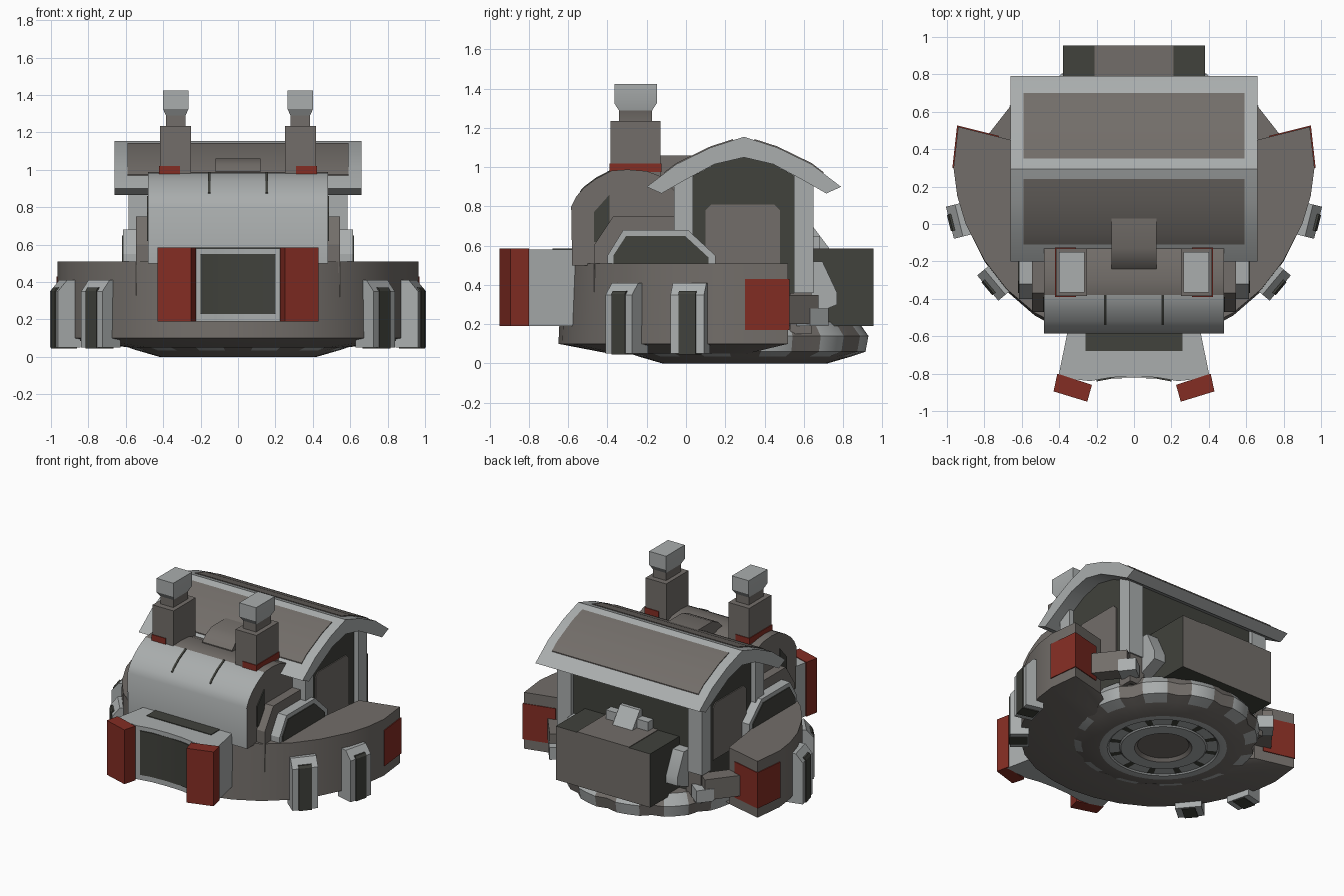
import bpy, bmesh, math
from mathutils import Matrix, Vector

if "Cube" in bpy.data.objects:
    bpy.data.objects.remove(bpy.data.objects["Cube"])


def mat(name, rgb):
    m = bpy.data.materials.new(name)
    m.diffuse_color = (*rgb, 1)
    m.use_nodes = True
    m.node_tree.nodes["Principled BSDF"].inputs["Base Color"].default_value = m.diffuse_color
    return m


LIGHT = mat("light grey", (0.40, 0.42, 0.42))
BROWN = mat("warm grey", (0.17, 0.155, 0.142))
DARK = mat("dark olive", (0.052, 0.054, 0.045))
RED = mat("rust red", (0.23, 0.026, 0.017))


def finish(name, bm, mats, rule=None, matrix=None):
    bmesh.ops.recalc_face_normals(bm, faces=bm.faces[:])
    bm.normal_update()
    if rule:
        for f in bm.faces:
            f.material_index = rule(f.calc_center_median(), f.normal)
    if matrix:
        bm.transform(matrix)
    me = bpy.data.meshes.new(name)
    bm.to_mesh(me)
    bm.free()
    for m in mats:
        me.materials.append(m)
    ob = bpy.data.objects.new(name, me)
    bpy.context.collection.objects.link(ob)
    bpy.ops.object.select_all(action='DESELECT')
    ob.select_set(True)
    bpy.context.view_layer.objects.active = ob
    bpy.ops.object.shade_smooth_by_angle(angle=math.radians(28))
    return ob


def loft(name, rings, mats, rule=None, matrix=None):
    """Closed skin through rings of 3D points that have equal counts."""
    bm = bmesh.new()
    vs = [[bm.verts.new(p) for p in r] for r in rings]
    n = len(rings[0])
    for a, b in zip(vs, vs[1:]):
        for i in range(n):
            bm.faces.new((a[i], a[(i + 1) % n], b[(i + 1) % n], b[i]))
    bm.faces.new(vs[0])
    bm.faces.new(vs[-1])
    return finish(name, bm, mats, rule, matrix)


def prism(name, pts, axis, a, b, mats, rule=None, matrix=None):
    put = {'x': lambda p, t: (t, p[0], p[1]), 'y': lambda p, t: (p[0], t, p[1]),
           'z': lambda p, t: (p[0], p[1], t)}[axis]
    return loft(name, [[put(p, t) for p in pts] for t in (a, b)], mats, rule, matrix)


def box(name, x, y, z, m, matrix=None):
    return prism(name, [(x[0], y[0]), (x[1], y[0]), (x[1], y[1]), (x[0], y[1])],
                 'z', z[0], z[1], [m], matrix=matrix)


def place(x, y, deg):
    return Matrix.Translation((x, y, 0)) @ Matrix.Rotation(math.radians(deg), 4, 'Z')


def side(s):
    return Matrix.Diagonal((s, 1, 1, 1))


def both(half):
    """Mirror a half outline (x, y) to the other side."""
    return half + [(-x, y) for x, y in reversed(half) if x]


# Horseshoe hull with tapered underside
hull = both([(0.6, 0.0), (0.66, 0.45), (0.94, 0.52), (0.965, 0.3), (0.945, 0.15), (0.90, 0.0),
             (0.80, -0.2), (0.68, -0.36), (0.53, -0.49), (0.36, -0.58), (0.18, -0.63), (0, -0.65)])
loft("hull", [[(x * 0.6, y * 0.6, 0.05) for x, y in hull],
              [(x, y, 0.1) for x, y in hull],
              [(x, y * 0.97 if y < 0 else y, 0.51) for x, y in hull]], [BROWN])

# Turntable under the hull: lathe with a notched rim
bm = bmesh.new()
seg = 48
prof = [(0.17, 0.02), (0.19, 0.0), (0.28, 0.0), (0.29, 0.008), (0.36, 0.008), (0.37, 0.0),
        (0.42, 0.0), (0.54, 0.035), (0.62, 0.06), (0.635, 0.14), (0.58, 0.21)]
rows = []
for k, (r, z) in enumerate(prof):
    row = []
    for i in range(seg):
        rr = r - (0.025 if k in (8, 9) and i % 4 == 0 else 0)
        t = 2 * math.pi * i / seg
        row.append(bm.verts.new((rr * math.cos(t), 0.3 + rr * math.sin(t), z)))
    rows.append(row)
for a, b in zip(rows, rows[1:]):
    for i in range(seg):
        bm.faces.new((a[i], a[(i + 1) % seg], b[(i + 1) % seg], b[i]))
bm.faces.new(rows[0])
bm.faces.new(rows[-1])


def table_rule(c, n):
    r = math.hypot(c.x, c.y - 0.3)
    i = int((math.atan2(c.y - 0.3, c.x) % (2 * math.pi)) / (2 * math.pi) * seg)
    if r < 0.185:
        return 1
    if 0.29 < r < 0.36:
        return 2 if i % 4 == 0 else 0
    if r > 0.56:
        return 1 if i % 4 in (0, 3) else 0
    return 1 if r > 0.42 else 0


finish("turntable", bm, [LIGHT, BROWN, DARK], table_rule)

# Front porch with concave front and dark panels
porch = both([(0.34, -0.5), (0.405, -0.82), (0.235, -0.84), (0.12, -0.82), (0, -0.815)])
prism("porch", porch, 'z', 0.19, 0.58, [LIGHT])
prism("porch_front_panel", both([(0.2, -0.82), (0.2, -0.842), (0.12, -0.827), (0, -0.822)]),
      'z', 0.23, 0.55, [DARK])
box("porch_top_panel", (-0.26, 0.26), (-0.68, -0.56), (0.57, 0.585), DARK)

# Rounded engine hood
hood = [(-0.58, 0.5), (-0.585, 0.8), (-0.56, 0.85), (-0.52, 0.895), (-0.46, 0.94), (-0.38, 0.982),
        (-0.30, 0.988), (-0.2, 0.98), (-0.12, 0.95), (-0.06, 0.88), (-0.03, 0.5)]
prism("hood", hood, 'x', -0.48, 0.48, [LIGHT, BROWN],
      lambda c, n: 1 if abs(n.x) > 0.9 or c.y > -0.36 else 0)
prism("hood_pipe", [(-0.24, 0.8), (-0.24, 0.99), (-0.2, 1.03), (-0.13, 1.06), (0.06, 1.06), (0.06, 0.8)],
      'x', -0.12, 0.12, [BROWN])

# Cabin
C = 0.295
inner = [(0.42, 0.866), (0.29, 0.94), (0.15, 1.015), (0, 1.05)]
outer = [(0.495, 0.90), (0.345, 1.015), (0.17, 1.10), (0, 1.155)]


def gable(half):
    return [(C - d, z) for d, z in half] + [(C + d, z) for d, z in reversed(half) if d]


prism("cabin", gable([(0.325, 0.15), (0.325, 0.92), (0.15, 1.015), (0, 1.05)]), 'x', -0.55, 0.55, [DARK])
prism("roof", gable(outer) + gable(inner)[::-1], 'x', -0.66, 0.66, [LIGHT])
for s, nm in ((-1, "front"), (1, "back")):
    slope = [(0.055, 1.137), (0.17, 1.10), (0.345, 1.015), (0.405, 0.969)]
    pts = [(C + s * d, z + 0.006) for d, z in slope] + [(C + s * d, z - 0.02) for d, z in slope[::-1]]
    prism(f"roof_panel_{nm}", pts, 'x', -0.59, 0.59, [BROWN])

# Rear box with a warm grey centre
prism("rear_box", [(-0.38, 0.19), (0.38, 0.19), (0.38, 0.58), (-0.38, 0.58)], 'y', 0.6, 0.955,
      [DARK, BROWN], lambda c, n: 1 if n.y > 0.9 else 0)
box("rear_box_top_panel", (-0.21, 0.21), (0.62, 0.955), (0.57, 0.585), BROWN)
prism("rear_vent", [(0.6, 0.58), (0.735, 0.58), (0.645, 0.7), (0.6, 0.7)], 'x', -0.08, 0.08, [LIGHT])
box("rear_vent_bar", (-0.17, 0.17), (0.6, 0.68), (0.58, 0.65), LIGHT)

# Parts mirrored left and right
fin = [(-0.09, 0.05), (0.035, 0.05), (0.035, 0.35), (-0.015, 0.41), (-0.09, 0.41)]
fin_core = [(-0.08, 0.045), (0.041, 0.045), (0.041, 0.353), (0.03, 0.37), (-0.08, 0.37)]
pod = [(-0.4, 0.4), (-0.4, 0.55), (-0.32, 0.68), (0.01, 0.68), (0.15, 0.55), (0.15, 0.4)]
pod_core = [(-0.37, 0.5), (-0.37, 0.55), (-0.305, 0.65), (-0.005, 0.65), (0.115, 0.54), (0.115, 0.5)]
for s, nm in ((-1, "left"), (1, "right")):
    M = side(s)
    for k, (x, y, a) in enumerate(((0.95, 0.015, -14), (0.755, -0.32, -40))):
        P = M @ place(x, y, a)
        prism(f"fin_{nm}_{k}", fin, 'y', -0.088, 0.088, [LIGHT], matrix=P)
        prism(f"fin_core_{nm}_{k}", fin_core, 'y', -0.045, 0.045, [DARK], matrix=P)
    prism(f"porch_post_{nm}", [(0.41, -0.80), (0.43, -0.895), (0.25, -0.95), (0.225, -0.86)],
          'z', 0.19, 0.585, [RED], matrix=M)
    # Red wrap on the wing tip
    prism(f"wing_tip_{nm}", [(0.971, 0.3), (0.946, 0.527), (0.72, 0.471), (0.73, 0.44), (0.92, 0.48), (0.94, 0.3)],
          'z', 0.17, 0.43, [RED], matrix=M)
    # Side pods beside the hood
    prism(f"pod_housing_{nm}", [(-0.47, 0.3), (-0.47, 0.6), (-0.37, 0.75), (0, 0.75), (0, 0.3)],
          'x', 0.4, 0.545, [BROWN], matrix=M)
    prism(f"pod_{nm}", pod, 'x', 0.4, 0.615, [LIGHT], matrix=M)
    prism(f"pod_panel_{nm}", pod_core, 'x', 0.6, 0.621, [DARK], matrix=M)
    prism(f"hood_end_panel_{nm}", [(-0.47, 0.62), (-0.47, 0.77), (-0.39, 0.86), (-0.39, 0.62)],
          'x', 0.47, 0.486, [DARK], matrix=M)
    cut = [(-0.54, 0.872), (-0.52, 0.895), (-0.46, 0.94), (-0.38, 0.982)]
    prism(f"hood_slit_{nm}", [(y, z + 0.006) for y, z in cut] + [(y, z - 0.02) for y, z in cut[::-1]],
          'x', 0.147, 0.161, [DARK], matrix=M)
    # Chimney: red collar, stack, tapered neck and cap
    box(f"chimney_stack_{nm}", (0.25, 0.418), (-0.385, -0.13), (0.9, 1.235), BROWN, M)
    box(f"chimney_collar_{nm}", (0.31, 0.423), (-0.39, -0.125), (0.975, 1.02), RED, M)
    cap = [(0.052, 0.085, 1.22), (0.052, 0.085, 1.29), (0.068, 0.108, 1.325), (0.068, 0.108, 1.425)]
    loft(f"chimney_cap_{nm}", [[(0.333 + i * w, -0.257 + j * d, z) for i, j in
                               ((-1, -1), (1, -1), (1, 1), (-1, 1))] for w, d, z in cap],
         [LIGHT, BROWN], lambda c, n: 1 if c.z < 1.28 else 0, M)
    # Cabin posts and side panel
    box(f"back_post_{nm}", (0.47, 0.585), (0.55, 0.65), (0.36, 0.96), LIGHT, M)
    box(f"back_post_foot_{nm}", (0.45, 0.57), (0.53, 0.64), (0.15, 0.36), BROWN, M)
    box(f"front_post_{nm}", (0.47, 0.585), (-0.06, 0.035), (0.3, 0.96), LIGHT, M)
    prism(f"cabin_side_panel_{nm}", [(0.1, 0.4), (0.1, 0.78), (0.13, 0.81), (0.45, 0.81), (0.48, 0.78), (0.48, 0.4)],
          'x', 0.54, 0.557, [BROWN], matrix=M)
    # Rear arm, its end block, and brace beside the rear box
    A = M @ place(0.66, 0.55, 128)
    box(f"rear_arm_{nm}", (-0.15, 0.12), (-0.05, 0.06), (0.2, 0.35), BROWN, A)
    box(f"rear_arm_end_{nm}", (0.06, 0.18), (-0.055, 0.055), (0.19, 0.28), LIGHT, A)
    prism(f"rear_brace_{nm}", [(0.58, 0.22), (0.77, 0.3), (0.77, 0.36), (0.695, 0.52), (0.62, 0.52)],
          'x', 0.37, 0.47, [LIGHT], matrix=M)
